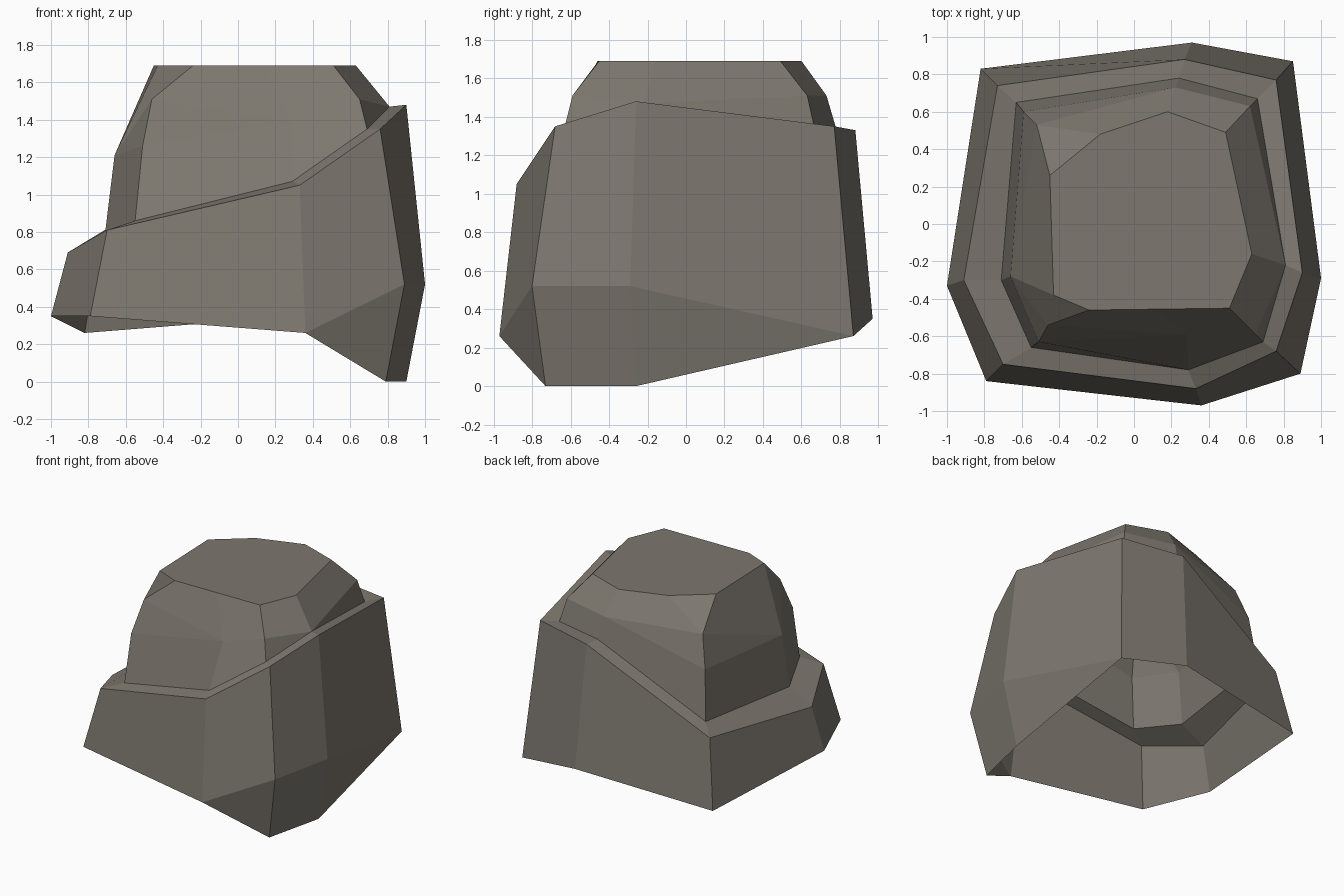
import bpy

if "Cube" in bpy.data.objects:
    bpy.data.objects.remove(bpy.data.objects["Cube"])

# Rings run clockwise from the back left corner: 8 columns each
skirt = [(-.82, .83, .26), (.31, .97, .35), (.85, .87, .26), (1, -.29, .52),
         (.89, -.80, .52), (.36, -.97, .26), (-.79, -.84, .35), (-1, -.33, .35)]
rim_outer = [(-.73, .74, .79), (.27, .88, 1.33), (.76, .77, 1.35), (.90, -.26, 1.48),
             (.76, -.68, 1.35), (.33, -.88, 1.05), (-.70, -.75, .81), (-.91, -.30, .69)]
rim_inner = [(-.63, .65, .86), (.24, .78, 1.34), (.66, .67, 1.33), (.81, -.22, 1.47),
             (.69, -.63, 1.35), (.29, -.78, 1.07), (-.55, -.66, .86), (-.71, -.30, .80)]
dome_mid = [(-.59, .60, 1.25), (.22, .73, 1.51), (.62, .63, 1.51), (.81, -.22, 1.47),
            (.65, -.59, 1.51), (.28, -.59, 1.39), (-.51, -.63, 1.26), (-.66, -.28, 1.21)]
cap = [(-.18, .48), (.18, .60), (.49, .49), (.63, -.16), (.51, -.45),
       (.13, -.455), (-.24, -.46), (-.43, -.38), (-.45, .26)]

# Foot: only the two right front corners reach down to the ground
foot = list(skirt)
foot[3], foot[4] = (.90, -.26, 0), (.79, -.73, 0)

# Upper dome: the two left corners have an extra bevel level
dome_top = list(dome_mid)
dome_top[0], dome_top[6] = (-.52, .53, 1.49), (-.46, -.54, 1.51)

# The back left column is doubled so it can fan out to two cap corners
rings = [r + r[:1] for r in (foot, skirt, rim_outer, rim_inner, dome_mid, dome_top)]
rings.append([(x, y, 1.69) for x, y in cap])

verts, index, faces = [], {}, []


def vid(p):
    """Shared index of a point, so coinciding points merge."""
    if p not in index:
        index[p] = len(verts)
        verts.append(p)
    return index[p]


# Walls between successive rings, open underneath
for low, high in zip(rings, rings[1:]):
    n = len(low)
    for i in range(n):
        j = (i + 1) % n
        ids = list(dict.fromkeys(vid(p) for p in (low[i], high[i], high[j], low[j])))
        if len(ids) > 2:
            faces.append(ids)
faces.append([vid(p) for p in reversed(rings[-1])])

mesh = bpy.data.meshes.new("rock")
mesh.from_pydata(verts, [], faces)
mesh.validate()
mesh.update()

# Single warm grey stone colour, flat faces
stone = bpy.data.materials.new("warm grey stone")
stone.diffuse_color = (.205, .186, .158, 1)
stone.use_nodes = True
stone.node_tree.nodes["Principled BSDF"].inputs["Base Color"].default_value = stone.diffuse_color
mesh.materials.append(stone)
rock = bpy.data.objects.new("rock", mesh)
bpy.context.collection.objects.link(rock)
